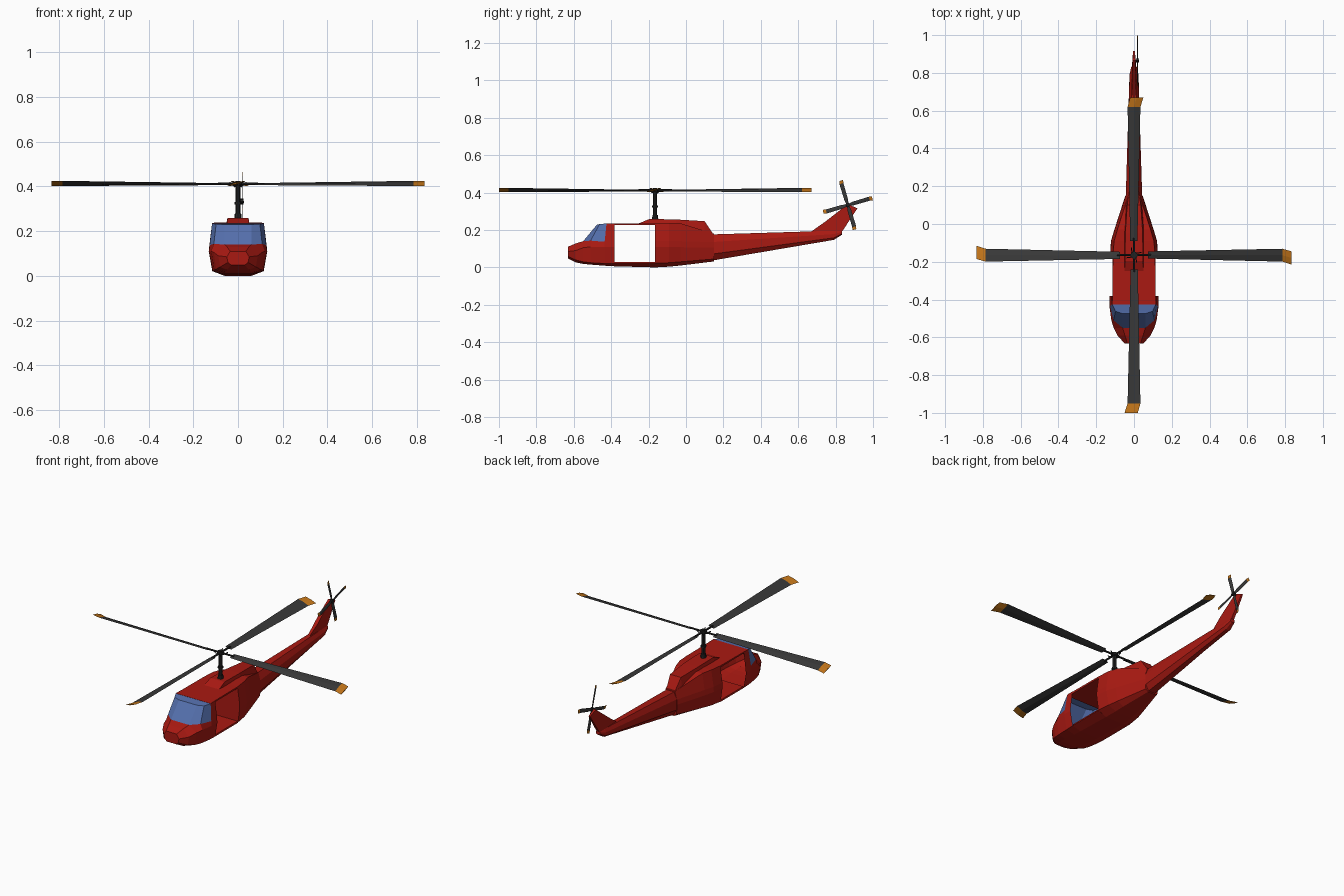
import bpy, bmesh
from math import radians, pi
from mathutils import Matrix, Vector

if "Cube" in bpy.data.objects:
    bpy.data.objects.remove(bpy.data.objects["Cube"])


def material(name, rgb):
    m = bpy.data.materials.new(name)
    m.diffuse_color = (*rgb, 1)
    m.use_nodes = True
    m.node_tree.nodes["Principled BSDF"].inputs["Base Color"].default_value = m.diffuse_color
    return m


RED = material("red_paint", (0.40, 0.010, 0.006))
GLASS = material("blue_glass", (0.09, 0.16, 0.42))
DARK = material("blade_grey", (0.04, 0.04, 0.04))
BLACK = material("mast_black", (0.015, 0.015, 0.015))
ORANGE = material("tip_orange", (0.55, 0.18, 0.01))


def build(name, verts, faces, mat, matrix=None):
    bm = bmesh.new()
    vs = [bm.verts.new(v) for v in verts]
    for f in faces:
        bm.faces.new([vs[i] for i in f])
    bmesh.ops.remove_doubles(bm, verts=bm.verts, dist=1e-5)
    bmesh.ops.recalc_face_normals(bm, faces=bm.faces)
    me = bpy.data.meshes.new(name)
    bm.to_mesh(me)
    bm.free()
    me.materials.append(mat)
    ob = bpy.data.objects.new(name, me)
    bpy.context.collection.objects.link(ob)
    if matrix:
        ob.matrix_world = matrix
    return ob


def mirrored(half):
    """Half section listed bottom to top -> full section, left top to right top."""
    return [(-x, y, z) for x, y, z in reversed(half)] + list(half)


def loft(name, sections, mat, closed=True, caps=(True, True)):
    n = len(sections[0])
    verts = [v for s in sections for v in s]
    faces = []
    for i in range(len(sections) - 1):
        for j in range(n if closed else n - 1):
            k = (j + 1) % n
            faces.append((i*n + j, i*n + k, (i+1)*n + k, (i+1)*n + j))
    if caps[0]:
        faces.append(tuple(range(n)))
    if caps[1]:
        faces.append(tuple(range(len(verts) - n, len(verts))))
    return build(name, verts, faces, mat)


def section(y, *pts):
    return mirrored([(x, y, z) for x, z in pts])


def cylinder(name, r, a, b, mat, r2=None, sides=8):
    a, b = Vector(a), Vector(b)
    bm = bmesh.new()
    bmesh.ops.create_cone(bm, cap_ends=True, segments=sides, radius1=r,
                          radius2=r if r2 is None else r2, depth=(b - a).length)
    rot = (b - a).to_track_quat('Z', 'Y').to_matrix().to_4x4()
    bm.transform(Matrix.Translation((a + b) / 2) @ rot)
    me = bpy.data.meshes.new(name)
    bm.to_mesh(me)
    bm.free()
    me.materials.append(mat)
    ob = bpy.data.objects.new(name, me)
    bpy.context.collection.objects.link(ob)
    return ob


# Nose and cockpit tub, open above the window sill
tub = [
    section(-.632, (.03, .048), (.045, .06), (.05, .085), (.035, .11)),
    section(-.59, (.05, .027), (.08, .04), (.088, .09), (.048, .128)),
    section(-.55, (.056, .019), (.098, .03), (.108, .105), (.06, .14)),
    section(-.51, (.06, .015), (.106, .025), (.12, .11), (.108, .143)),
    section(-.435, (.06, .009), (.113, .021), (.13, .11), (.127, .137)),
    section(-.382, (.06, .006), (.115, .021), (.131, .11), (.128, .137)),
]
loft("cockpit_tub", tub, RED, closed=False, caps=(True, False))
loft("nose_deck", [[s[0], s[-1]] for s in tub[:3]], RED, closed=False, caps=(False, False))

# Windshield, side and brow glass
sill = [(.06, -.55, .14), (.108, -.51, .143), (.127, -.435, .137)]
brow = [(.06, -.475, .23), (.098, -.462, .231), (.116, -.425, .235)]
loft("windshield", [mirrored(sill), mirrored(brow)], GLASS, closed=False, caps=(False, False))
build("brow_glass", mirrored(brow), [(0, 1, 4, 5), (1, 2, 3, 4)], GLASS)

# Door posts behind the side glass
for s, side in ((1, "right"), (-1, "left")):
    build(side + "_door_post",
          [(s*.127, -.435, .137), (s*.128, -.382, .137), (s*.116, -.382, .236), (s*.116, -.425, .235)],
          [(0, 1, 2, 3)], RED)

# Cabin floor and roof around the open doorway
loft("cabin_floor", [section(y, (.06, b), (.115, .021), (.113, .03))
                     for y, b in ((-.382, .006), (-.165, 0))], RED)
loft("cabin_roof", [section(y, (.112, .226), (x, .236))
                    for y, x in ((-.425, .116), (-.382, .114), (-.165, .112))], RED)

# Rear cabin with bulkhead
loft("rear_cabin", [
    section(-.165, (.06, 0), (.115, .023), (.127, .11), (.126, .14), (.112, .236)),
    section(-.09, (.055, .004), (.105, .025), (.122, .11), (.12, .14), (.105, .238)),
    section(-.03, (.05, .01), (.09, .03), (.104, .108), (.102, .14), (.088, .236)),
    section(.15, (.025, .032), (.042, .045), (.046, .105), (.044, .135), (.03, .18)),
], RED)

# Engine housing on the roof
loft("engine_housing", [
    section(-.25, (.05, .23), (.05, .236)),
    section(-.195, (.052, .23), (.047, .259)),
    section(-.05, (.055, .22), (.046, .256)),
    section(.1, (.045, .17), (.036, .247)),
    section(.15, (.035, .15), (.028, .172)),
], RED)

# Tail boom and fin
loft("tail_boom", [
    section(.13, (.022, .035), (.043, .07), (.044, .135), (.026, .176)),
    section(.79, (.009, .147), (.024, .158), (.023, .178), (.012, .196)),
    section(.835, (.006, .175), (.014, .18), (.013, .19), (.008, .2)),
], RED)
fin = [(.67, .19), (.79, .225), (.865, .338), (.915, .316), (.835, .19), (.79, .15)]
fin = [(.67, .192), (.745, .245), (.865, .338), (.917, .316), (.84, .2), (.79, .15)]
thick = [.006, .012, .007, .005, .009, .014]
loft("tail_fin", [[(s*t, y, z) for t, (y, z) in zip(thick, fin)] for s in (-1, 1)], RED)


def blade(name, stations, mat, matrix, t):
    """Stations (r, lead y, trail y, lead z, trail z): thin lens section along +x."""
    secs = [[(r, a, za), (r + (0), (a+b)/2, (za+zb)/2 + t), (r, b, zb), (r, (a+b)/2, (za+zb)/2 - t)]
            for r, a, b, za, zb in stations]
    # skewed end: sweep the last station sideways
    ob = loft(name, secs, mat)
    ob.matrix_world = matrix
    return ob


# Main rotor mast and hub
H = (0, -.165, .412)
cylinder("mast", .011, (0, -.165, .24), (0, -.165, .425), BLACK)
cylinder("mast_base", .018, (0, -.165, .25), (0, -.165, .28), BLACK, r2=.014)
cylinder("rotor_hub", .02, (0, -.165, .404), (0, -.165, .42), BLACK)
cylinder("swash_plate", .016, (0, -.165, .32), (0, -.165, .33), BLACK)

# Four main blades with swept tips
for i in range(4):
    m = Matrix.Translation(H) @ Matrix.Rotation(i * pi / 2, 4, 'Z')
    blade(f"main_blade_{i+1}", [(.075, .02, -.018, .003, -.006), (.785, .034, -.034, .013, -.01)],
          DARK, m, .003)
    blade(f"main_tip_{i+1}", [(.785, .034, -.034, .013, -.01), (.835, .02, -.05, .012, -.01)],
          ORANGE, m, .003)
    arm = cylinder(f"blade_arm_{i+1}", .006, (.01, 0, 0), (.09, 0, 0), BLACK, sides=6)
    arm.matrix_world = m
    link = cylinder(f"pitch_link_{i+1}", .003, (.012, .01, -.014), (.038, .014, .006), BLACK, sides=6)
    link.matrix_world = m

# Tail rotor, turning in the y-z plane
T = Matrix.Translation((.019, .865, .333))
to_side = Matrix(((0, 0, 1, 0), (1, 0, 0, 0), (0, 1, 0, 0), (0, 0, 0, 1)))
cylinder("tail_rotor_shaft", .007, (-.004, .865, .325), (.026, .865, .333), BLACK)
cylinder("tail_rotor_hub", .013, (.012, .865, .333), (.025, .865, .333), BLACK)
for i in range(4):
    m = T @ to_side @ Matrix.Rotation(radians(16.5) + i * pi / 2, 4, 'Z')
    blade(f"tail_blade_{i+1}", [(.008, .006, -.006, .001, -.001), (.03, .01, -.01, .002, -.002),
                                (.12, .011, -.011, .002, -.002)], DARK, m, .0015)
    blade(f"tail_tip_{i+1}", [(.12, .011, -.011, .002, -.002), (.136, .007, -.014, .002, -.002)],
          ORANGE, m, .0015)
